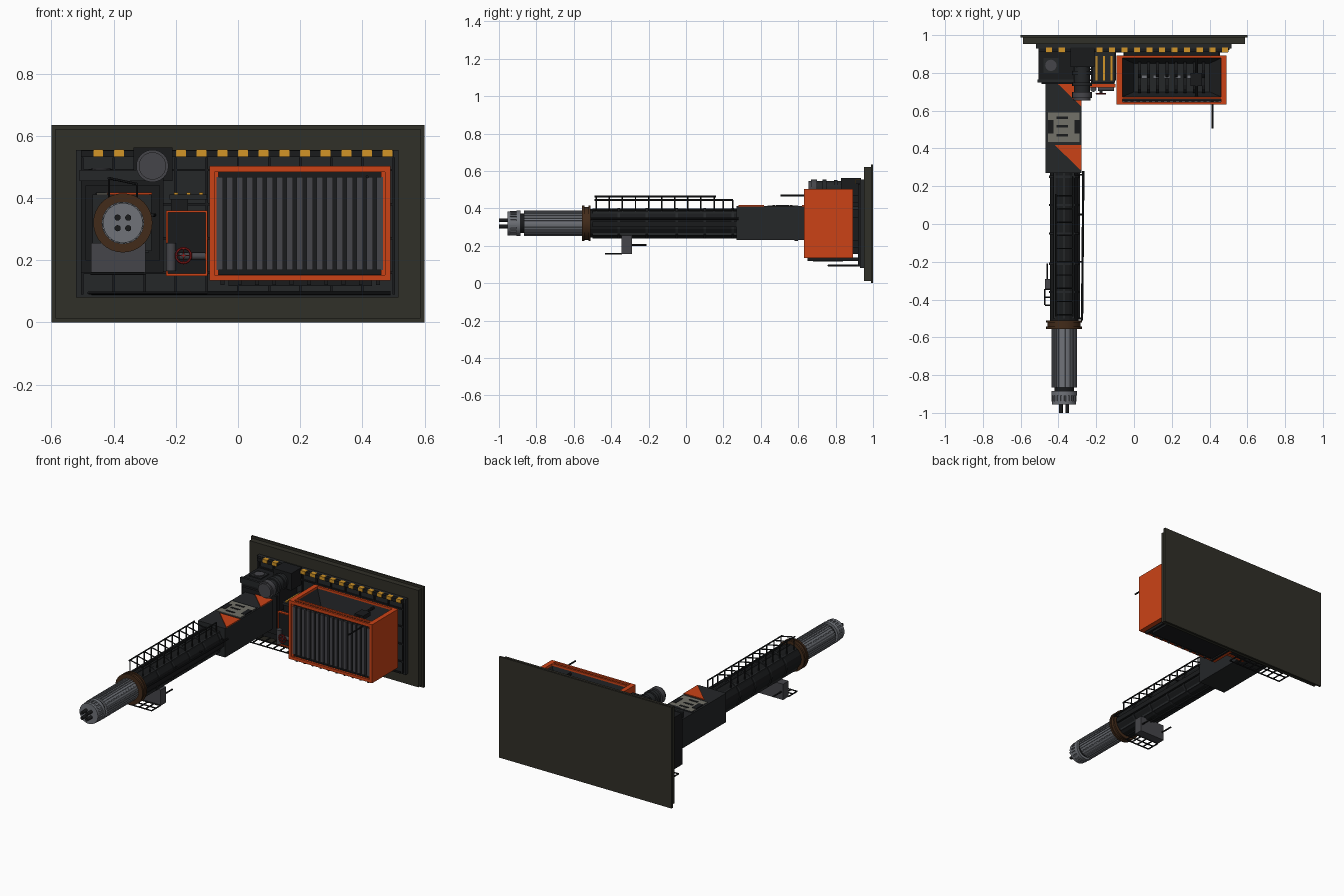
import bpy, bmesh, math
from mathutils import Vector, Matrix

if "Cube" in bpy.data.objects:
    bpy.data.objects.remove(bpy.data.objects["Cube"])

def material(name, r, g, b):
    m = bpy.data.materials.new(name)
    m.diffuse_color = (r, g, b, 1)
    m.use_nodes = True
    m.node_tree.nodes["Principled BSDF"].inputs["Base Color"].default_value = m.diffuse_color
    return m

OLIVE = material("olive", .03, .029, .021)
BLACK = material("black", .010, .011, .012)
DARK = material("dark", .018, .020, .022)
GREY = material("grey", .06, .06, .068)
STEEL = material("steel", .16, .17, .19)
PANEL = material("panel", .17, .165, .14)
ORANGE = material("orange", .60, .055, .008)
YELLOW = material("yellow", .65, .30, .02)
BROWN = material("brown", .055, .024, .010)
RED = material("red", .25, .01, .01)

def make(name, mat, boxes=(), rods=(), smooth=False):
    """boxes: (x0,x1,y0,y1,z0,z1); rods: (start, end, radius, sides)"""
    bm = bmesh.new()
    for x0, x1, y0, y1, z0, z1 in boxes:
        c = Vector((x0 + x1, y0 + y1, z0 + z1)) / 2
        bmesh.ops.create_cube(bm, size=1, matrix=Matrix.Translation(c) @
                              Matrix.Diagonal((x1 - x0, y1 - y0, z1 - z0, 1)))
    for p, q, r, n in rods:
        p, q = Vector(p), Vector(q)
        d = q - p
        rot = d.to_track_quat('Z', 'Y').to_matrix().to_4x4()
        bmesh.ops.create_cone(bm, cap_ends=True, segments=n, radius1=r, radius2=r, depth=d.length,
                              matrix=Matrix.Translation((p + q) / 2) @ rot)
    return finish(name, mat, bm, smooth)

def finish(name, mat, bm, smooth=False):
    me = bpy.data.meshes.new(name)
    bm.to_mesh(me)
    bm.free()
    me.materials.append(mat)
    ob = bpy.data.objects.new(name, me)
    bpy.context.collection.objects.link(ob)
    if smooth:
        bpy.ops.object.select_all(action='DESELECT')
        ob.select_set(True)
        bpy.context.view_layer.objects.active = ob
        bpy.ops.object.shade_smooth_by_angle(angle=math.radians(35))
    return ob

def prism(name, mat, pts, offset):
    """extrude a polygon along offset"""
    bm = bmesh.new()
    f = bm.faces.new([bm.verts.new(p) for p in pts])
    g = bmesh.ops.extrude_face_region(bm, geom=[f])
    bmesh.ops.translate(bm, vec=offset, verts=[v for v in g['geom'] if isinstance(v, bmesh.types.BMVert)])
    bmesh.ops.recalc_face_normals(bm, faces=bm.faces[:])
    return finish(name, mat, bm)

AX, AZ = -.37, .32           # arm axis

def axial(y0, y1, r, n=32):
    return ((AX, y0, AZ), (AX, y1, AZ), r, n)

def frange(a, b, n):
    return [a + (b - a) * i / (n - 1) for i in range(n)]

# wall plate with flange and inner panel
make("wall_plate", OLIVE, [(-.6, .6, .988, 1, 0, .635), (-.587, .587, .953, .99, .013, .622)])
make("inner_panel", DARK, [(-.52, .515, .93, .955, .08, .555)])
ribs = [(x - .004, x + .004, .92, .932, .09, .53) for x in frange(-.5, .5, 11)]
ribs += [(-.505, .505, .922, .932, z - .004, z + .004) for z in (.16, .27, .38, .49)]
make("panel_ribs", BLACK, ribs)
make("panel_pipe", BLACK, rods=[((-.47, .915, .094), (.49, .915, .094), .006, 8)])

# hazard strip
make("hazard_strip", BLACK, [(-.505, .5, .91, .935, .532, .553)])
make("hazard_marks", YELLOW, [(x, x + .032, .907, .934, .534, .5555) for x in frange(-.465, .465, 15)
                              if not -.36 < x < -.22])

# arm mount block with roof vents
make("arm_mount", BLACK, [(-.505, -.24, .755, .935, .16, .485), (-.49, -.25, .74, .76, .2, .44)])
make("mount_trim", DARK, [(-.51, -.3, .75, .765, .455, .49), (-.48, -.4, .80, .88, .48, .492)])
make("mount_vent", GREY, rods=[((-.44, .84, .485), (-.44, .84, .497), .03, 20)], smooth=True)

# arm housing with roof plate and orange triangles
make("arm_housing", DARK, [(-.468, -.278, .27, .76, .23, .412), (-.46, -.286, .58, .6, .225, .416)])
for i, y in enumerate((.28, .62)):
    prism("orange_flash_%d" % i, ORANGE,
          [(-.42, y + .138, .411), (-.277, y, .411), (-.277, y + .138, .411)], (0, 0, .006))
make("roof_plate", PANEL, [(-.455, -.288, .435, .59, .408, .416)])
make("roof_slots", BLACK, [(-.41, -.35, .462, .476, .41, .418), (-.41, -.35, .51, .524, .41, .418),
                           (-.41, -.35, .555, .569, .41, .418), (-.456, -.425, .48, .55, .41, .418),
                           (-.315, -.287, .48, .55, .41, .418)])

# black barrel with bands, strakes and side conduit
make("barrel", BLACK, rods=[axial(-.515, .28, .076, 16)])
make("barrel_bands", DARK, rods=[axial(y - .006, y + .006, .081, 16) for y in (-.36, -.21, -.05, .1, .25)])
make("barrel_strakes", DARK, [(AX + s - .005, AX + s + .005, -.5, .27, AZ - h, AZ + h)
                              for s, h in ((-.05, .065), (0, .08), (.05, .065))])
make("side_conduit", BLACK, [(-.298, -.285, -.5, .27, .30, .33)],
     [((-.275, -.51, .345), (-.268, .28, .345), .006, 8)] +
     [((-.31, y, .345), (-.27, y, .345), .005, 6) for y in (-.5, -.2, .05, .26)])

# brown collar
make("collar", BROWN, rods=[axial(-.555, -.543, .095), axial(-.545, -.52, .088), axial(-.522, -.51, .095)], smooth=True)

# fluted steel barrel
def fluted(name, y0, y1, r, depth, n):
    pts = []
    for i in range(n):
        for k, rr in ((0, r), (.55, r), (.6, r - depth), (.95, r - depth)):
            a = 2 * math.pi * (i + k) / n
            pts.append((AX + rr * math.cos(a), y0, AZ + rr * math.sin(a)))
    return prism(name, STEEL, pts, (0, y1 - y0, 0))

fluted("fluted_barrel", -.865, -.55, .068, .005, 28)
make("barrel_neck", BLACK, rods=[axial(-.9, -.86, .052)], smooth=True)
fluted("muzzle_slotted", -.94, -.905, .066, .006, 20)
make("muzzle_rings", STEEL, rods=[axial(-.955, -.938, .064), axial(-.907, -.885, .068)], smooth=True)
make("muzzle_prongs", BLACK, rods=[((AX + sx * .017, -1, AZ + sz * .017), (AX + sx * .017, -.95, AZ + sz * .017), .01, 12)
                                   for sx in (-1, 1) for sz in (-1, 1)], smooth=True)

# ladder rails above the barrel
L, R = (-.415, .464), (-.325, .445)
rods = [((L[0], -.49, L[1]), (L[0], .16, L[1]), .0045, 6), ((R[0], -.49, R[1]), (R[0], .25, R[1]), .0045, 6)]
for y in frange(-.48, .15, 10):
    rods += [((L[0], y, L[1]), (R[0], y, R[1]), .004, 6), ((L[0], y, .38), (L[0], y, L[1]), .004, 6),
             ((R[0], y, .38), (R[0], y, R[1]), .004, 6)]
rods += [((R[0], y, .38), (R[0], y, R[1]), .004, 6) for y in (.2, .25)]
make("top_railing", BLACK, rods=rods)

def grating(name, x0, x1, y0, y1, z, nx, ny):
    make(name, BLACK, rods=[((x, y0, z), (x, y1, z), .0045, 6) for x in frange(x0, x1, nx)] +
         [((x0, y, z), (x1, y, z), .0045, 6) for y in frange(y0, y1, ny)])

# under-barrel box with service grating
make("under_box", GREY, [(-.472, -.297, -.345, -.29, .156, .255)])
make("under_box_hanger", BLACK, [(-.42, -.32, -.335, -.3, .24, .27)],
     [((-.46, -.3, .205), (-.46, -.21, .205), .005, 6), ((-.31, -.3, .205), (-.31, -.21, .205), .005, 6)])
grating("service_grating", -.472, -.3, -.43, -.345, .157, 5, 3)
grating("mount_grating", -.48, -.1, .76, .935, .095, 9, 4)

# round motor
make("motor_bracket", BLACK, [(-.335, -.21, .83, .935, .455, .562)])
make("motor_body", DARK, rods=[((-.275, .69, .503), (-.275, .84, .503), .043, 24),
                               ((-.275, .73, .503), (-.275, .75, .503), .052, 24),
                               ((-.275, .79, .503), (-.275, .81, .503), .05, 24)], smooth=True)
make("motor_cap", GREY, rods=[((-.275, .668, .503), (-.275, .70, .503), .052, 24),
                              ((-.275, .655, .503), (-.275, .67, .503), .044, 24)], smooth=True)

# valve cabinet with orange outline, yellow roof bars and hand wheel
make("valve_cabinet", BLACK, [(-.228, -.102, .73, .935, .155, .355), (-.215, -.16, .76, .93, .35, .41)])
make("cabinet_outline", ORANGE, [(-.232, -.225, .722, .74, .15, .36), (-.105, -.098, .722, .74, .15, .36),
                                 (-.232, -.098, .722, .74, .15, .157), (-.232, -.098, .722, .74, .353, .36)])
make("yellow_bars", YELLOW, [(x, x + .012, .76, .89, .41, .418) for x in (-.205, -.165, -.125)])
make("bar_bed", DARK, [(-.22, -.1, .75, .93, .395, .411)])
make("valve_pipes", GREY, rods=[((-.215, .715, .165), (-.215, .715, .255), .016, 12), ((-.19, .715, .213), (-.105, .715, .213), .012, 12),
                                ((-.175, .74, .215), (-.175, .69, .215), .007, 8)], smooth=True)
bm = bmesh.new()
ring = [bm.verts.new((-.151 + .004 * math.cos(a), .69 + .004 * math.sin(a), .215))
        for a in frange(0, math.tau * 5 / 6, 6)]
edges = [bm.edges.new((ring[i], ring[(i + 1) % 6])) for i in range(6)]
bmesh.ops.spin(bm, geom=ring + edges, cent=(-.175, .69, .215), axis=(0, 1, 0), angle=math.tau, steps=20, use_merge=True)
finish("hand_wheel", RED, bm, True)
make("wheel_spokes", RED, [(-.198, -.152, .687, .693, .213, .217), (-.177, -.173, .687, .693, .192, .238)])

# orange cabinet: side walls, rims, front frame
X0, X1, Z0, Z1 = -.092, .49, .135, .503
make("orange_cabinet", ORANGE, [
    (X0, X0 + .03, .64, .89, Z0, Z1), (X1 - .03, X1, .64, .89, Z0, Z1), (X0, X1, .878, .892, Z0, Z1),
    (X0, X1, .632, .645, Z1 - .02, Z1), (X0, X1, .632, .645, Z0, Z0 + .018), (X0, X1, .661, .673, .3, Z1),
    (X0, X0 + .017, .632, .645, Z0, Z1), (X1 - .017, X1, .632, .645, Z0, Z1)])
make("louvre_back", BLACK, [(X0 + .01, X1 - .01, .65, .665, Z0 + .01, Z1 - .008)])
make("louvre_slats", GREY, [(x - .0105, x + .0105, .638, .652, .168, .468) for x in frange(-.058, .456, 17)])
make("cabinet_floor", BLACK, [(X0 + .005, X1 - .005, .645, .885, Z0 + .001, Z0 + .02), (-.03, .43, .68, .84, .117, .137)] +
     [(x - .006, x + .006, .65, .93, .12, .137) for x in frange(-.05, .45, 10)])
make("cabinet_brackets", BLACK, [(-.05, .45, .885, .935, z, z + .04) for z in (.19, .43)])

# sloped hopper with crusher shafts and discs
bm = bmesh.new()
top = [bm.verts.new((x, y, .49)) for x, y in ((-.062, .673), (.46, .673), (.46, .878), (-.062, .878))]
low = [bm.verts.new((x, y, .33)) for x, y in ((.0, .70), (.40, .70), (.40, .85), (.0, .85))]
for i in range(4):
    bm.faces.new((top[i], low[i], low[(i + 1) % 4], top[(i + 1) % 4]))
bm.faces.new(low)
finish("hopper", DARK, bm)
make("crusher_discs", BLACK, rods=[((x, y, .36), (x + .016, y, .36), .045, 14) for y in (.735, .815)
                                   for x in frange(.02, .36, 8)])
make("crusher_blocks", STEEL, [(x, x + .03, .77, .79, .36, .385) for x in frange(.04, .28, 5)])
make("lever", BLACK, [(.30, .36, .73, .80, .46, .485)], [((.415, .505, .468), (.415, .66, .468), .005, 8),
                                                       ((.33, .66, .475), (.33, .88, .475), .008, 8)])
